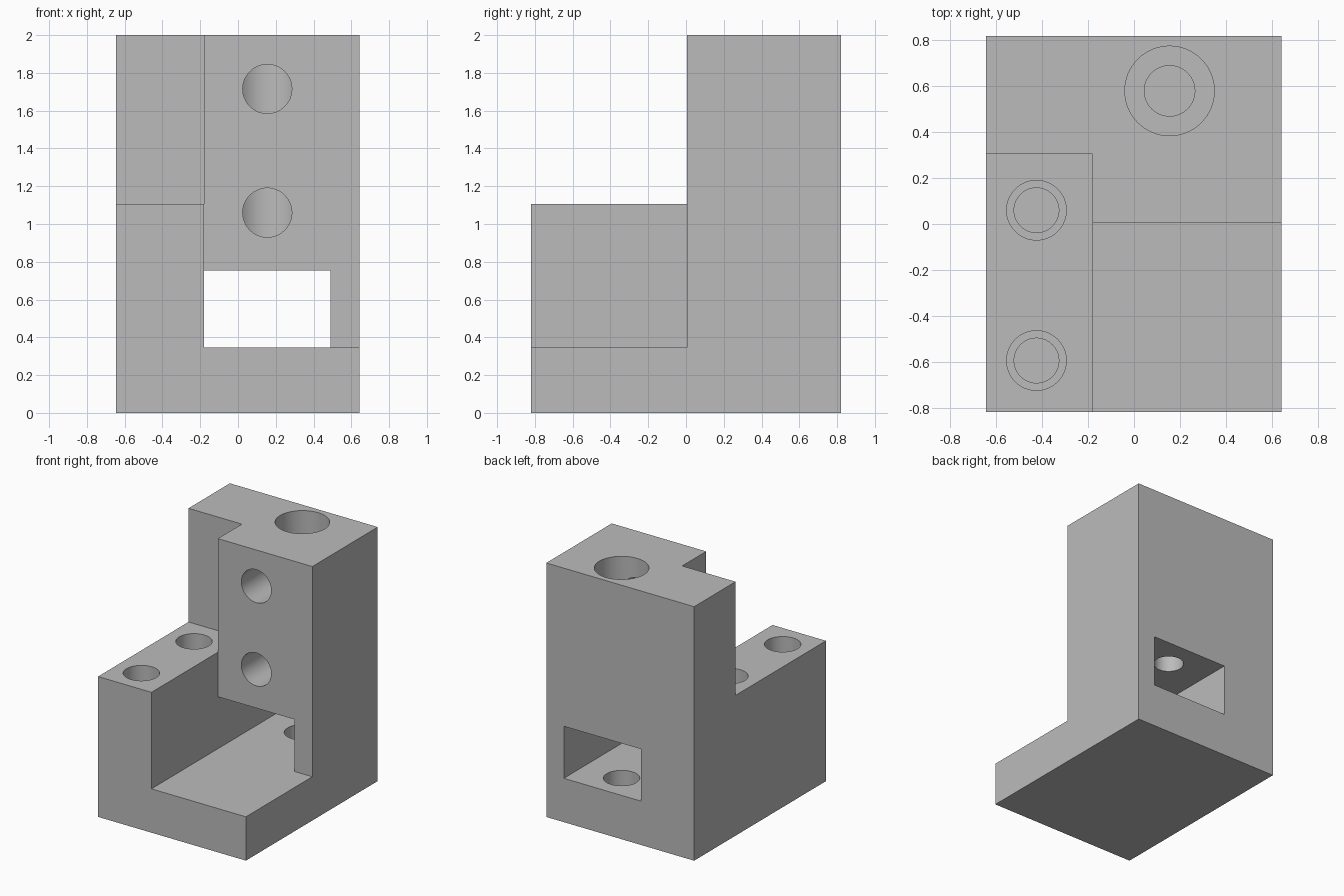
import bpy
import math
from mathutils import Matrix, Vector

cube = bpy.data.objects.get("Cube")
if cube:
    bpy.data.objects.remove(cube, do_unlink=True)

steel = bpy.data.materials.new("plain grey")
steel.use_nodes = True
GREY = (0.5, 0.5, 0.5, 1)
steel.diffuse_color = GREY
steel.node_tree.nodes["Principled BSDF"].inputs["Base Color"].default_value = GREY


def box(name, x, y, z):
    """Box from its extents along each axis."""
    bpy.ops.mesh.primitive_cube_add(size=1)
    ob = bpy.context.object
    ob.name = name
    size = [b - a for a, b in (x, y, z)]
    mid = [(a + b) / 2 for a, b in (x, y, z)]
    ob.data.transform(Matrix.Translation(mid) @ Matrix.Diagonal((*size, 1)))
    return ob


def drill(name, radius, start, end):
    """Cylinder between two points."""
    a, b = Vector(start), Vector(end)
    bpy.ops.mesh.primitive_cylinder_add(vertices=64, radius=radius, depth=(b - a).length)
    ob = bpy.context.object
    ob.name = name
    turn = (b - a).to_track_quat("Z", "Y").to_matrix().to_4x4()
    ob.data.transform(Matrix.Translation((a + b) / 2) @ turn)
    return ob


# Main dimensions
LEFT, RIGHT, DEPTH, TOP = -0.645, 0.643, 0.82, 2.0
WALL_X, WALL_TOP, FLOOR = -0.18, 1.105, 0.345
TOWER_Y, RECESS_Y = 0.006, 0.305
BORE_X, BORE_Y = 0.155, 0.58

body = box("bracket_body", (LEFT, RIGHT), (-DEPTH, DEPTH), (0, TOP))

# Steps and window
cutters = [
    box("front_step", (WALL_X, 1), (-1, TOWER_Y), (FLOOR, 3)),
    box("side_step", (-1, WALL_X), (-1, RECESS_Y), (WALL_TOP, 3)),
    box("window", (WALL_X, 0.49), (-0.5, 1), (FLOOR, 0.755)),
]

# Stepped vertical bore and the socket in the floor below it
for name, radius, low, high in (
    ("main_bore", 0.195, 0.9, 2.1),
    ("lower_bore", 0.11, 0.7, 1.0),
    ("floor_socket", 0.13, 0.12, 0.4),
):
    cutters.append(drill(name, radius, (BORE_X, BORE_Y, low), (BORE_X, BORE_Y, high)))

# Clamp screw holes running from the front into the bore
for z in (1.06, 1.715):
    cutters.append(drill("clamp_hole", 0.13, (BORE_X, -0.1, z), (BORE_X, BORE_Y, z)))

# Stepped blind holes in the top of the side wall
for y in (-0.595, 0.06):
    x = -0.425
    cutters.append(drill("wall_hole", 0.13, (x, y, 0.6), (x, y, 1.2)))
    cutters.append(drill("wall_pilot", 0.0975, (x, y, 0.45), (x, y, 0.7)))

# Cut everything, then drop the cutters
for cutter in cutters:
    cutter.hide_render = True
    mod = body.modifiers.new(cutter.name, "BOOLEAN")
    mod.operation = "DIFFERENCE"
    mod.solver = "EXACT"
    mod.object = cutter

bpy.ops.object.select_all(action="DESELECT")
body.select_set(True)
bpy.context.view_layer.objects.active = body
for mod in list(body.modifiers):
    bpy.ops.object.modifier_apply(modifier=mod.name)
for cutter in cutters:
    bpy.data.objects.remove(cutter, do_unlink=True)

body.data.materials.clear()
body.data.materials.append(steel)
bpy.ops.object.shade_smooth_by_angle(angle=math.radians(30))
